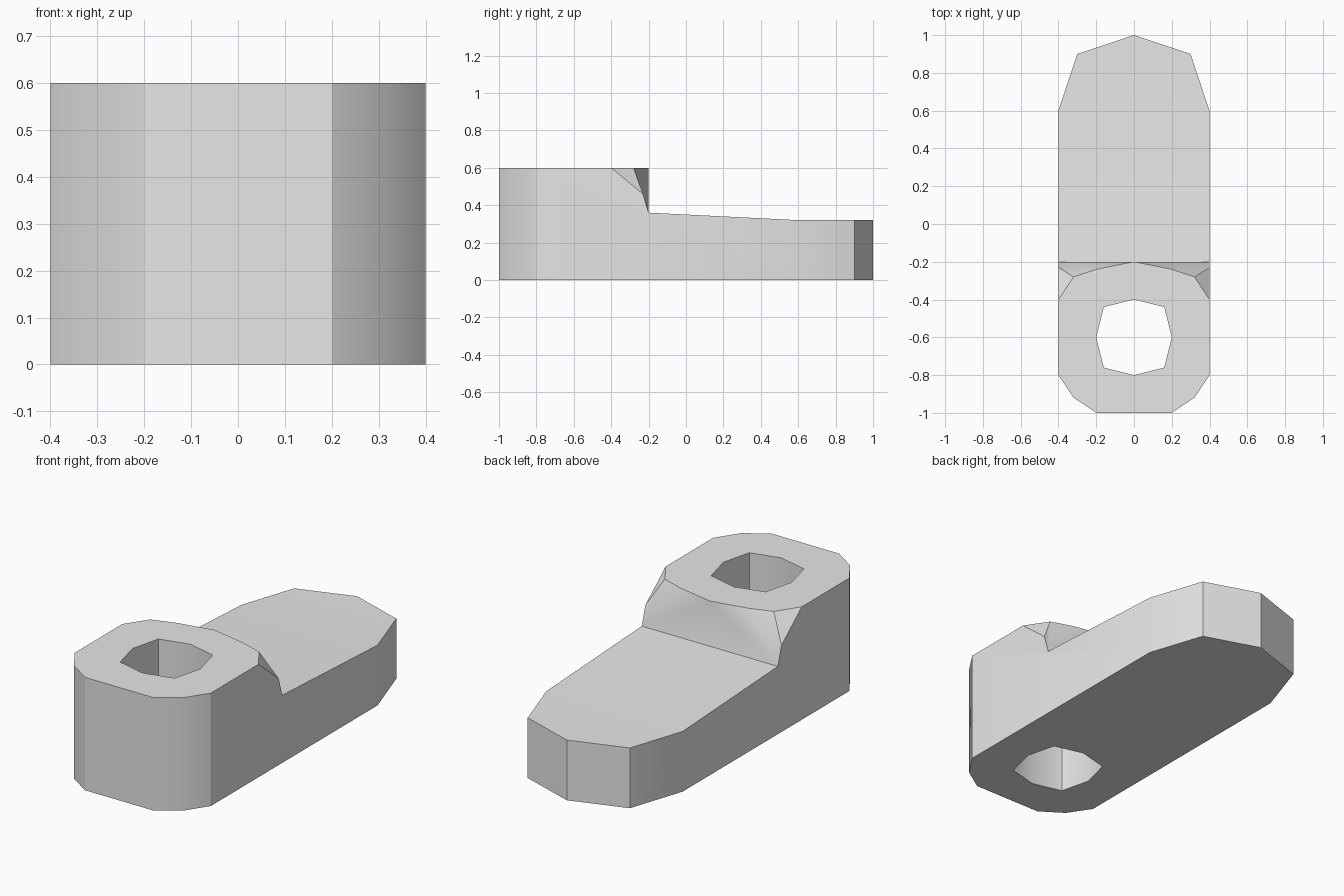
import bpy
import bmesh
import math

cube = bpy.data.objects.get("Cube")
if cube:
    bpy.data.objects.remove(cube, do_unlink=True)

HEAD_TOP, STEP, TAIL_TOP = 0.6, 0.36, 0.32

grey = bpy.data.materials.new("plain grey")
grey.use_nodes = True
colour = (0.8, 0.8, 0.8, 1)
grey.diffuse_color = colour
grey.node_tree.nodes["Principled BSDF"].inputs["Base Color"].default_value = colour

bm = bmesh.new()


def face(*points):
    bm.faces.new([bm.verts.new(p) for p in points])


def both(*points):
    """Add a face and its mirror image across x = 0."""
    face(*points)
    face(*[(-x, y, z) for x, y, z in reversed(points)])


def wall(a, b, top, add=both):
    """Add an upright quad from the ground to a height."""
    add((*a, 0), (*b, 0), (*b, top), (*a, top))


# Rounded front of the head
front = [(0.2, -1), (0.32, -0.92), (0.4, -0.8)]
wall((-0.2, -1), front[0], HEAD_TOP, face)
for a, b in zip(front, front[1:]):
    wall(a, b, HEAD_TOP)

# Long sides, with the notch behind the head
corner = (0.4, -0.4, HEAD_TOP)
notch = (0.4, -0.23, 0.46)
foot = (0.4, -0.2, STEP)
both((0.4, -0.8, 0), (0.4, 0.6, 0), (0.4, 0.6, TAIL_TOP), foot, notch, corner,
     (0.4, -0.8, HEAD_TOP))

# Pointed tail end
tail = [(0.4, 0.6), (0.3, 0.9), (0, 1)]
for a, b in zip(tail, tail[1:]):
    wall(a, b, TAIL_TOP)

# Tail top: gentle slope, then level
face((-0.4, -0.2, STEP), foot, (0.4, 0.6, TAIL_TOP), (-0.4, 0.6, TAIL_TOP))
face(*[(x, y, TAIL_TOP) for x, y in tail],
     *[(-x, y, TAIL_TOP) for x, y in reversed(tail[:-1])])

# Faceted back of the head, fanned down to the step
rim = [(0.32, -0.28, HEAD_TOP), (0.2, -0.24, HEAD_TOP), (0, -0.2, HEAD_TOP)]
both(corner, notch, rim[0])
both(notch, foot, rim[0])
for a, b in zip(rim, rim[1:]):
    both(a, foot, b)
face(rim[-1], foot, (-0.4, -0.2, STEP))

# Eight-sided through hole
hole = [(0, -0.4), (0.16, -0.44), (0.2, -0.6), (0.16, -0.76), (0, -0.8)]
for a, b in zip(hole, hole[1:]):
    wall(a, b, HEAD_TOP)

# Weld, then cap the underside and the head top around the hole
bmesh.ops.remove_doubles(bm, verts=bm.verts[:], dist=0.0001)
for height, direction in ((0, -1), (HEAD_TOP, 1)):
    loops = [e for e in bm.edges if e.is_boundary
             and all(abs(v.co.z - height) < 0.001 for v in e.verts)]
    bmesh.ops.triangle_fill(bm, use_beauty=True, edges=loops,
                            normal=(0, 0, direction))
bmesh.ops.recalc_face_normals(bm, faces=bm.faces[:])

mesh = bpy.data.meshes.new("lever_block")
bm.to_mesh(mesh)
bm.free()
mesh.materials.append(grey)
block = bpy.data.objects.new("lever_block", mesh)
bpy.context.collection.objects.link(block)

bpy.ops.object.select_all(action="DESELECT")
block.select_set(True)
bpy.context.view_layer.objects.active = block
bpy.ops.object.shade_smooth_by_angle(angle=math.radians(30))
